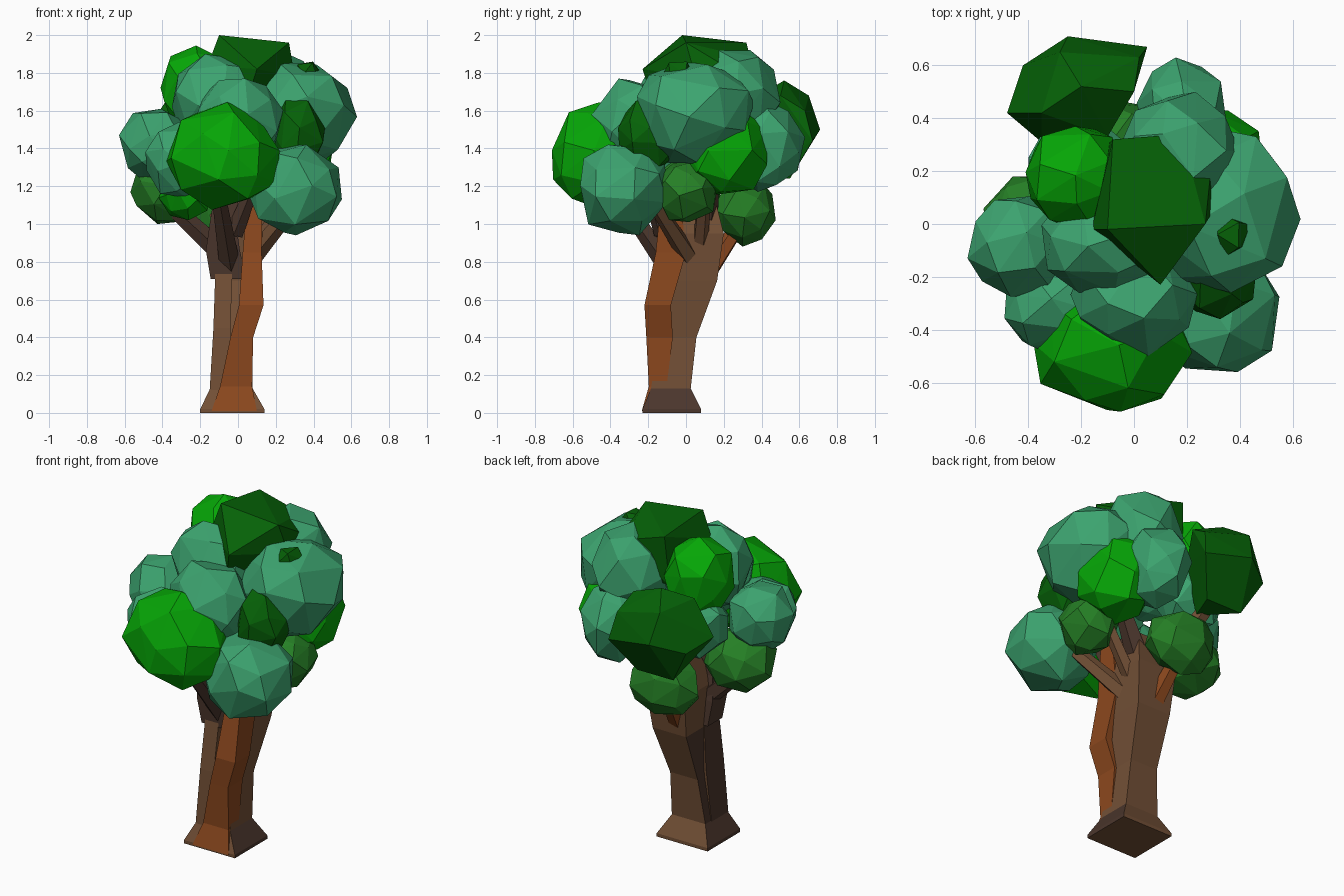
import bpy, bmesh, math, random
from mathutils import Vector, Euler


def material(name, rgb):
    m = bpy.data.materials.new(name)
    lin = [((c / 255 + 0.055) / 1.055) ** 2.4 for c in rgb]
    m.diffuse_color = (*lin, 1)
    return m


TEAL = material("teal_leaf", (60, 163, 111))
BRIGHT = material("bright_leaf", (5, 166, 6))
DARK = material("dark_leaf", (5, 98, 7))
MID = material("mid_leaf", (37, 127, 37))
BROWN = material("brown_bark", (115, 80, 54))
ORANGE = material("orange_bark", (140, 72, 30))
UMBER = material("umber_bark", (75, 54, 44))


def finish(bm, name, mat):
    bmesh.ops.recalc_face_normals(bm, faces=bm.faces)
    me = bpy.data.meshes.new(name)
    bm.to_mesh(me)
    bm.free()
    me.materials.append(mat)
    ob = bpy.data.objects.new(name, me)
    bpy.context.collection.objects.link(ob)
    return ob


def hull(name, mat, points):
    bm = bmesh.new()
    for p in points:
        bm.verts.new(p)
    bmesh.ops.convex_hull(bm, input=bm.verts[:])
    for v in [v for v in bm.verts if not v.link_faces]:
        bm.verts.remove(v)
    return finish(bm, name, mat)


def leaf_clump(name, mat, center, radii, seed, count=26):
    """Coarse faceted boulder: hull of scattered points, fitted to a box."""
    rng = random.Random(seed)
    rot = Euler([rng.uniform(0, 6.28) for _ in range(3)]).to_matrix()
    pts = []
    for k in range(count):
        z = 1 - (2 * k + 1) / count
        a = k * 2.39996 + rng.uniform(-0.2, 0.2)
        r = math.sqrt(1 - z * z)
        p = Vector((r * math.cos(a), r * math.sin(a), z))
        pts.append(rot @ p * rng.uniform(0.95, 1.06))
    for i in range(3):
        lo, hi = min(p[i] for p in pts), max(p[i] for p in pts)
        for p in pts:
            p[i] = center[i] + radii[i] * (2 * (p[i] - lo) / (hi - lo) - 1)
    return hull(name, mat, pts)


def skin(bm, rings):
    loops = [[bm.verts.new(p) for p in r] for r in rings]
    n = len(loops[0])
    for a, b in zip(loops, loops[1:]):
        for i in range(n):
            bm.faces.new((a[i], a[(i + 1) % n], b[(i + 1) % n], b[i]))
    bm.faces.new(loops[0][::-1])
    bm.faces.new(loops[-1])


def stem(name, mat, rows):
    """Upright four-sided stem; each row is x, y, z, half width, half depth."""
    bm = bmesh.new()
    skin(bm, [[(x + sx * w, y + sy * d, z) for sx, sy in
               ((-1, -1), (1, -1), (1, 1), (-1, 1))] for x, y, z, w, d in rows])
    return finish(bm, name, mat)


def branch(name, mat, a, b, r0, r1, sides=5):
    """Tapered faceted limb from a to b."""
    a, b = Vector(a), Vector(b)
    q = (b - a).to_track_quat('Z', 'Y')
    bm = bmesh.new()
    skin(bm, [[c + q @ Vector((r * math.cos(t * math.tau / sides),
                               r * math.sin(t * math.tau / sides), 0))
               for t in range(sides)] for c, r in ((a, r0), (b, r1))])
    return finish(bm, name, mat)


# Trunk: flared square foot running into a leaning column
trunk = stem("trunk", BROWN, [
    (-0.03, -0.075, 0.0, 0.17, 0.155), (-0.03, -0.075, 0.02, 0.17, 0.155),
    (-0.035, -0.08, 0.13, 0.112, 0.105), (-0.025, -0.045, 0.4, 0.092, 0.10),
    (-0.005, 0.055, 0.7, 0.112, 0.11), (0.0, 0.06, 0.95, 0.13, 0.14),
    (0.01, 0.07, 1.15, 0.08, 0.08)])

# Straight stem at the left, under the dark fork
left = stem("left_stem", BROWN, [
    (-0.098, -0.11, 0.12, 0.052, 0.08), (-0.085, -0.09, 0.45, 0.045, 0.085),
    (-0.075, -0.07, 0.75, 0.045, 0.07)])

# Darker bark on the left side and on the sides of the foot
for ob in (trunk, left):
    ob.data.materials.append(UMBER)
    for f in ob.data.polygons:
        foot = f.center.z < 0.13 and abs(f.normal.x) > 0.5
        if foot or (f.normal.x < -0.7 and f.center.z < 0.75):
            f.material_index = 1

# Second stem twisting up the front
stem("front_stem", ORANGE, [
    (-0.02, -0.2, 0.01, 0.12, 0.034), (-0.01, -0.15, 0.14, 0.085, 0.047),
    (0.02, -0.14, 0.4, 0.06, 0.07), (0.07, -0.15, 0.57, 0.065, 0.07),
    (0.075, -0.08, 0.85, 0.05, 0.08), (0.09, -0.08, 1.15, 0.04, 0.05)])

# Dark forked stem on the front left
stem("dark_stem", UMBER, [
    (-0.05, -0.07, 0.71, 0.095, 0.07), (-0.08, -0.08, 0.86, 0.09, 0.07),
    (-0.08, -0.1, 1.0, 0.07, 0.06), (-0.05, -0.1, 1.25, 0.06, 0.05)])

# Limbs reaching into the crown
limbs = [
    (UMBER, (-0.1, -0.06, 0.86), (-0.36, -0.08, 1.1), 0.06, 0.045),
    (UMBER, (-0.04, -0.08, 0.76), (-0.1, -0.34, 1.13), 0.06, 0.04),
    (UMBER, (-0.02, -0.12, 0.95), (0.08, -0.2, 1.2), 0.05, 0.035),
    (BROWN, (0.07, 0.02, 0.82), (0.3, -0.16, 1.1), 0.055, 0.04),
    (BROWN, (0.05, 0.07, 0.85), (0.3, 0.1, 1.2), 0.045, 0.035),
    (UMBER, (0.03, 0.1, 0.98), (0.2, 0.13, 1.3), 0.07, 0.045),
    (ORANGE, (-0.03, 0.1, 0.72), (-0.08, 0.3, 1.02), 0.055, 0.04),
    (BROWN, (-0.05, 0.06, 0.9), (-0.2, 0.45, 1.35), 0.06, 0.04),
]
for i, (m, a, b, r0, r1) in enumerate(limbs):
    branch(f"limb_{i + 1}", m, a, b, r0, r1)

# Boxy clumps at the top and the back left
hull("top_clump", DARK, [
    (-0.1, -0.02, 2.0), (0.27, 0.0, 1.96), (-0.08, 0.32, 1.96), (0.18, 0.34, 1.88),
    (0.29, 0.2, 1.84), (-0.16, -0.02, 1.84), (0.1, -0.23, 1.82), (0.3, 0.05, 1.78),
    (0.05, -0.18, 1.66), (0.25, 0.22, 1.66), (-0.1, 0.3, 1.66), (-0.12, 0.0, 1.66),
    (0.08, 0.08, 1.58)])
hull("back_left_clump", DARK, [
    (-0.25, 0.71, 1.5), (0.05, 0.67, 1.44), (-0.48, 0.42, 1.5), (-0.42, 0.6, 1.45),
    (-0.2, 0.52, 1.76), (0.0, 0.5, 1.68), (-0.35, 0.42, 1.7), (-0.1, 0.33, 1.58),
    (-0.35, 0.31, 1.45), (-0.3, 0.55, 1.24), (-0.06, 0.55, 1.24), (-0.14, 0.36, 1.25),
    (-0.28, 0.65, 1.68), (0.02, 0.63, 1.6)])

# Crown clumps: colour, centre, half sizes
clumps = [
    (DARK, (0.32, -0.2, 1.47), (0.14, 0.16, 0.19)),
    (BRIGHT, (-0.22, 0.175, 1.71), (0.19, 0.195, 0.235)),
    (BRIGHT, (-0.08, -0.45, 1.36), (0.3, 0.26, 0.285)),
    (BRIGHT, (0.3, 0.2, 1.4), (0.2, 0.23, 0.25)),
    (BRIGHT, (-0.28, -0.2, 1.15), (0.14, 0.14, 0.13)),
    (TEAL, (0.3, -0.33, 1.18), (0.25, 0.23, 0.24)),
    (TEAL, (-0.44, -0.085, 1.42), (0.19, 0.19, 0.19)),
    (TEAL, (-0.3, -0.32, 1.34), (0.19, 0.18, 0.2)),
    (TEAL, (0.0, -0.28, 1.52), (0.24, 0.22, 0.25)),
    (TEAL, (-0.1, -0.06, 1.66), (0.25, 0.2, 0.24)),
    (TEAL, (0.34, 0.05, 1.59), (0.29, 0.31, 0.27)),
    (TEAL, (0.17, 0.27, 1.67), (0.23, 0.23, 0.25)),
    (TEAL, (0.18, 0.42, 1.42), (0.17, 0.21, 0.25)),
    (TEAL, (-0.2, 0.22, 1.45), (0.2, 0.17, 0.2)),
    (MID, (0.33, 0.0, 1.17), (0.16, 0.165, 0.16)),
    (MID, (-0.08, 0.31, 1.07), (0.22, 0.165, 0.19)),
    (MID, (-0.37, -0.01, 1.18), (0.2, 0.19, 0.18)),
]
for i, (m, c, r) in enumerate(clumps):
    leaf_clump(f"leaf_clump_{i + 1}", m, c, r, i + 7)
# Small tuft poking out of the right clump
leaf_clump("leaf_tuft", DARK, (0.38, -0.04, 1.79), (0.065, 0.085, 0.07), 3, 9)
